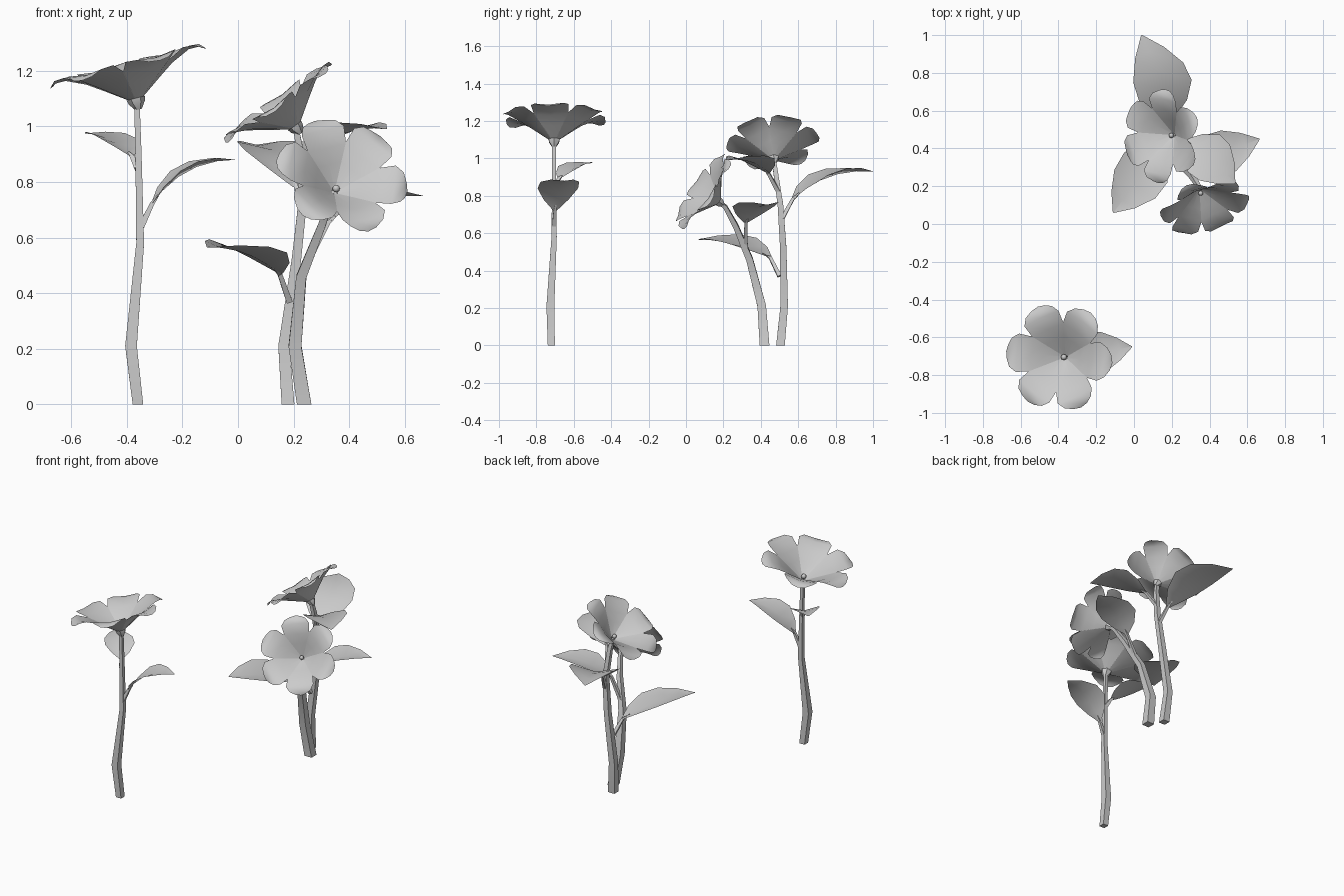
import bpy, bmesh, math
from mathutils import Vector as V

cube = bpy.data.objects.get("Cube")
if cube:
    bpy.data.objects.remove(cube)

grey = bpy.data.materials.new("plain_grey")
grey.use_nodes = True
grey.diffuse_color = (0.6, 0.6, 0.6, 1)
grey.node_tree.nodes["Principled BSDF"].inputs["Base Color"].default_value = (0.6, 0.6, 0.6, 1)


def finish(bm, name, angle):
    mesh = bpy.data.meshes.new(name)
    bm.to_mesh(mesh)
    bm.free()
    mesh.materials.append(grey)
    obj = bpy.data.objects.new(name, mesh)
    bpy.context.collection.objects.link(obj)
    bpy.ops.object.select_all(action='DESELECT')
    bpy.context.view_layer.objects.active = obj
    obj.select_set(True)
    bpy.ops.object.shade_smooth_by_angle(angle=math.radians(angle))


def grid(bm, rows):
    """Skin a list of point rows into quads."""
    vs = [[bm.verts.new(p) for p in row] for row in rows]
    for a, b in zip(vs, vs[1:]):
        for i in range(len(a) - 1):
            bm.faces.new((a[i], a[i + 1], b[i + 1], b[i]))


def tube(bm, points, widths):
    """Square-sectioned rod through the points."""
    rings = []
    for i, p in enumerate(points):
        d = (points[min(i + 1, len(points) - 1)] - points[max(i - 1, 0)]).normalized()
        if i == 0 and p.z == 0:
            d = V((0, 0, 1))
        ref = V((0, 1, 0)) if abs(d.y) < 0.8 else V((1, 0, 0))
        u = ref.cross(d).normalized()
        w = d.cross(u)
        h = widths[i] / 2
        rings.append([bm.verts.new(p + u * a * h + w * b * h)
                      for a, b in ((1, 1), (-1, 1), (-1, -1), (1, -1))])
    for a, b in zip(rings, rings[1:]):
        for k in range(4):
            m = (k + 1) % 4
            bm.faces.new((a[k], a[m], b[m], b[k]))
    bm.faces.new(rings[0][::-1])
    bm.faces.new(rings[-1])


def stem(name, points, widths):
    bm = bmesh.new()
    tube(bm, [V(p) for p in points], widths)
    finish(bm, name + "_stem", 25)


def leaf(name, joint, base, mid, tip, half, roll=0):
    """Stalk plus a folded, arched blade that ends in a point."""
    joint, base, mid, tip = map(V, (joint, base, mid, tip))
    bm = bmesh.new()
    tube(bm, [joint, base, base.lerp(mid, 0.2)], [0.022, 0.016, 0.008])
    finish(bm, name + "_stalk", 25)
    bm = bmesh.new()
    side = (tip - base).cross(V((0, 0, 1))).normalized()
    up = side.cross(tip - base).normalized()
    r = math.radians(roll)
    side, up = side * math.cos(r) + up * math.sin(r), up * math.cos(r) - side * math.sin(r)
    rows = []
    for t, w in ((0, 0.1), (0.16, 0.62), (0.38, 1), (0.6, 0.95), (0.82, 0.55), (1, 0.02)):
        c = base * (1 - t) ** 2 + mid * 2 * t * (1 - t) + tip * t * t
        rows.append([c + side * s * w * half + up * abs(s) * w * half * 0.22 for s in (1, 0, -1)])
    grid(bm, rows)
    finish(bm, name + "_blade", 50)


def bloom(name, base, normal, size, phase):
    """Six flared petals, a small calyx and a centre bead."""
    base, n = V(base), V(normal).normalized()
    x = (V((1, 0, 0)) - n * n.x).normalized()
    y = n.cross(x)

    def place(a, b, c):
        return base + (x * a + y * b + n * c) * size

    profile = ((0.012, 0, 0.008), (0.1, 0.062, 0.057), (0.16, 0.103, 0.092),
               (0.23, 0.135, 0.102), (0.27, 0.135, 0.078), (0.292, 0.122, 0.04))
    bm = bmesh.new()
    for k in range(6):
        ang = math.radians(phase + 60 * k)
        ca, sa = math.cos(ang), math.sin(ang)
        rows = []
        for r, h, w in profile:
            rows.append([place((r - abs(s) * r * 0.03) * ca - s * w * sa,
                               (r - abs(s) * r * 0.03) * sa + s * w * ca,
                               h + abs(s) * w * 0.12) for s in (-1, 0, 1)])
        grid(bm, rows)
    finish(bm, name + "_petals", 50)

    bm = bmesh.new()
    rings = [[place(r * math.cos(i * math.pi / 3), r * math.sin(i * math.pi / 3), h)
              for i in range(7)] for r, h in ((0.012, -0.03), (0.03, -0.004), (0.034, 0.012))]
    grid(bm, rings)
    bmesh.ops.remove_doubles(bm, verts=bm.verts, dist=0.0001)
    finish(bm, name + "_calyx", 35)

    bm = bmesh.new()
    bmesh.ops.create_uvsphere(bm, u_segments=8, v_segments=6, radius=0.016 * size)
    bmesh.ops.translate(bm, verts=bm.verts, vec=place(0, 0, 0.025))
    finish(bm, name + "_bead", 60)


# Single front flower
stem("front", [(-0.36, -0.72, 0), (-0.385, -0.725, 0.21), (-0.352, -0.705, 0.58),
               (-0.358, -0.705, 0.9), (-0.364, -0.705, 1.09)], [0.038, 0.042, 0.028, 0.022, 0.02])
bloom("front", (-0.365, -0.705, 1.09), (-0.25, 0, 0.97), 1, -6)
leaf("front_low", (-0.348, -0.705, 0.64), (-0.31, -0.7, 0.72), (-0.2, -0.68, 0.88),
     (-0.01, -0.65, 0.88), 0.11)
leaf("front_high", (-0.362, -0.705, 0.85), (-0.38, -0.68, 0.89), (-0.45, -0.6, 0.97),
     (-0.55, -0.5, 0.975), 0.09)

# Tall flower of the rear pair
stem("tall", [(0.18, 0.505, 0), (0.165, 0.525, 0.21), (0.21, 0.52, 0.52),
              (0.235, 0.505, 0.75), (0.222, 0.48, 0.92), (0.208, 0.47, 0.995)],
     [0.046, 0.04, 0.034, 0.03, 0.025, 0.02])
bloom("tall", (0.21, 0.47, 0.995), (-0.58, -0.05, 0.81), 0.86, 25)
leaf("tall_back", (0.233, 0.515, 0.68), (0.21, 0.57, 0.78), (0.16, 0.75, 0.95),
     (0.04, 1, 0.93), 0.15)
leaf("tall_left", (0.185, 0.5, 0.37), (0.15, 0.45, 0.47), (0.03, 0.24, 0.57),
     (-0.11, 0.06, 0.565), 0.14, 6)
leaf("tall_right", (0.23, 0.495, 0.82), (0.27, 0.44, 0.92), (0.41, 0.36, 1.01),
     (0.535, 0.215, 0.99), 0.13)

# Leaning flower of the rear pair
stem("leaning", [(0.238, 0.42, 0), (0.205, 0.405, 0.21), (0.228, 0.34, 0.46),
                 (0.3, 0.265, 0.64), (0.335, 0.21, 0.74), (0.348, 0.18, 0.765)],
     [0.052, 0.046, 0.036, 0.028, 0.022, 0.02])
bloom("leaning", (0.348, 0.18, 0.765), (0.25, -0.8, 0.55), 0.84, -6)
leaf("leaning_right", (0.245, 0.32, 0.5), (0.325, 0.32, 0.655), (0.45, 0.37, 0.76),
     (0.665, 0.45, 0.75), 0.12)
